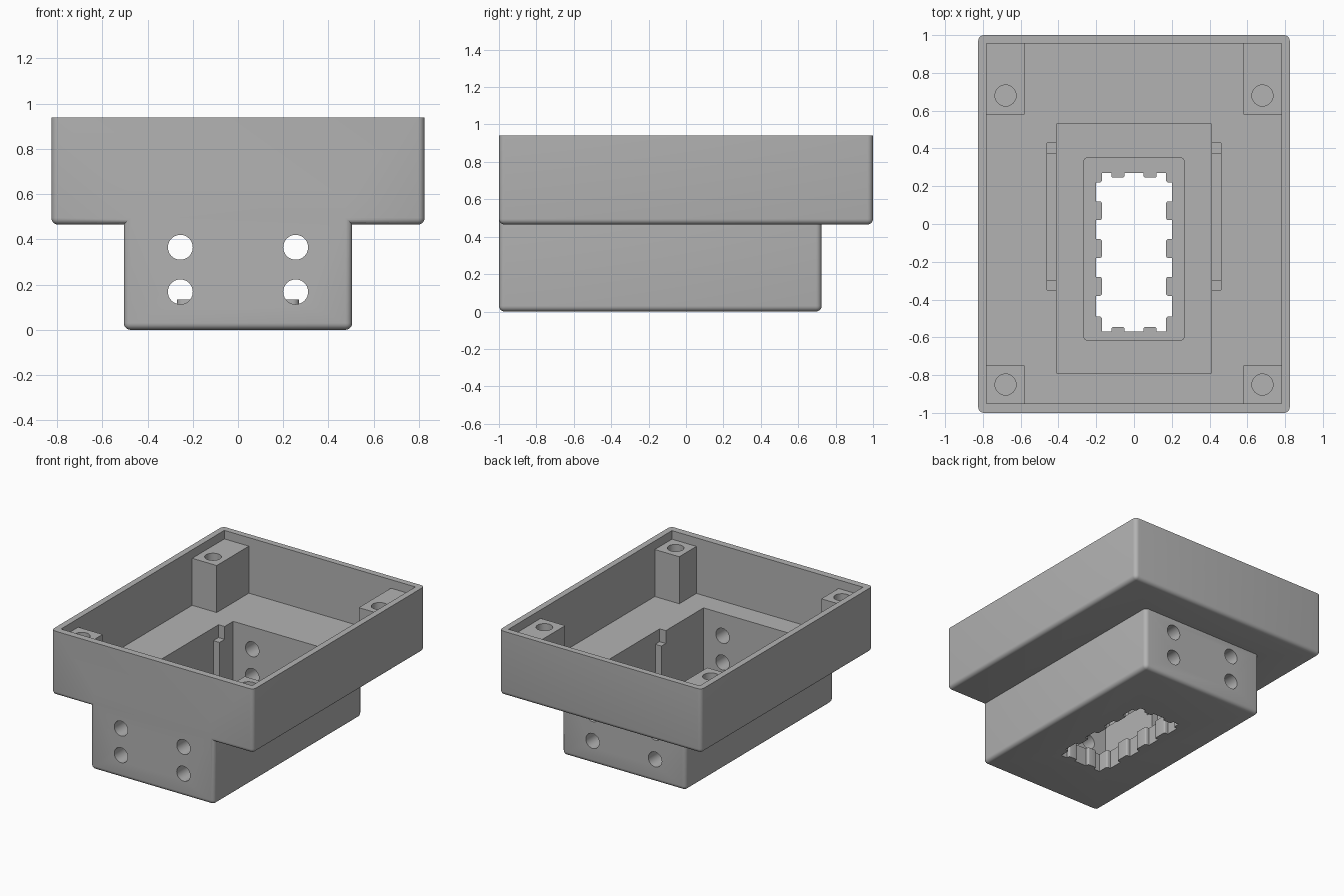
import bpy, bmesh, math
from mathutils import Matrix, Vector

if "Cube" in bpy.data.objects:
    bpy.data.objects.remove(bpy.data.objects["Cube"], do_unlink=True)

grey = bpy.data.materials.new("plain grey")
grey.use_nodes = True
colour = (0.45, 0.45, 0.45, 1)
grey.diffuse_color = colour
grey.node_tree.nodes["Principled BSDF"].inputs["Base Color"].default_value = colour


def finish(name, bm):
    bmesh.ops.recalc_face_normals(bm, faces=bm.faces)
    mesh = bpy.data.meshes.new(name)
    bm.to_mesh(mesh)
    bm.free()
    mesh.materials.append(grey)
    obj = bpy.data.objects.new(name, mesh)
    bpy.context.collection.objects.link(obj)
    return obj


def box(name, low, high, radius=0, round_base=False):
    """Box between two corners, with rounded upright edges and base."""
    low, high = Vector(low), Vector(high)
    bm = bmesh.new()
    bmesh.ops.create_cube(bm, size=1)
    for v in bm.verts:
        v.co = [a + (c + 0.5) * (b - a) for a, b, c in zip(low, high, v.co)]
    if radius:
        mid = (low.z + high.z) / 2
        edges = []
        for e in bm.edges:
            a, b = e.verts
            upright = abs(a.co.z - b.co.z) > 1e-5
            if upright or (round_base and a.co.z < mid):
                edges.append(e)
        bmesh.ops.bevel(bm, geom=edges, offset=radius, segments=5,
                        profile=0.5, affect='EDGES')
    return finish(name, bm)


def cylinder(name, centre, radius, depth, along_y=False):
    bm = bmesh.new()
    turn = Matrix.Rotation(math.pi / 2 if along_y else 0, 4, 'X')
    bmesh.ops.create_cone(bm, cap_ends=True, segments=40, radius1=radius,
                          radius2=radius, depth=depth,
                          matrix=Matrix.Translation(centre) @ turn)
    return finish(name, bm)


def combine(target, tool, operation):
    mod = target.modifiers.new("combine", 'BOOLEAN')
    mod.operation = operation
    mod.solver = 'EXACT'
    mod.object = tool
    with bpy.context.temp_override(object=target, active_object=target):
        bpy.ops.object.modifier_apply(modifier=mod.name)
    bpy.data.objects.remove(tool, do_unlink=True)


def add(tool):
    combine(body, tool, 'UNION')


def cut(tool):
    combine(body, tool, 'DIFFERENCE')


TOP, FLOOR, BASE = 0.94, 0.53, 0.07

# Outer shell: wide tray over a narrower base, flush at the front
body = box("housing", (-0.825, -1, 0.465), (0.825, 1, TOP), 0.03, True)
add(box("base", (-0.505, -1, 0), (0.505, 0.725, 0.6), 0.03, True))

# Tray cavity and deep pocket
cut(box("tray_cavity", (-0.78, -0.95, FLOOR), (0.78, 0.955, 1.1)))
cut(box("pocket", (-0.41, -0.79, BASE), (0.41, 0.53, 0.7)))

# Side slots with a small stop at each end
for s in (-1, 1):
    xs = sorted((s * 0.35, s * 0.46))
    cut(box("slot", (xs[0], -0.35, 0.14), (xs[1], 0.43, 0.7)))
    xs = sorted((s * 0.41, s * 0.48))
    for y0, y1 in ((-0.37, -0.30), (0.37, 0.45)):
        add(box("slot_stop", (xs[0], y0, 0.1), (xs[1], y1, 0.435)))

# Corner screw posts
for s in (-1, 1):
    xs = sorted((s * 0.58, s * 0.8))
    for y0, y1, hole_y in ((-0.97, -0.75, -0.85), (0.58, 0.97, 0.68)):
        add(box("screw_post", (xs[0], y0, 0.5), (xs[1], y1, 0.877)))
        cut(cylinder("screw_hole", (s * 0.68, hole_y, 0.75), 0.056, 0.4))

# Raised rounded lip around the bottom opening
add(box("opening_lip", (-0.27, -0.62, 0.04), (0.27, 0.355, 0.135), 0.03))

# Bottom opening with teeth around its edge
opening = box("opening", (-0.2, -0.57, -0.1), (0.2, 0.27, 0.3))
teeth = []
for s in (-1, 1):
    teeth += [(s * 0.2, y, 0.03, 0.05) for y in (0.27, 0.07, -0.13, -0.33, -0.54)]
    teeth += [(s * 0.085, y, 0.035, 0.025) for y in (0.27, -0.57)]
for x, y, w, d in teeth:
    tooth = box("tooth", (x - w, y - d, -0.2), (x + w, y + d, 0.4), 0.012)
    combine(opening, tooth, 'DIFFERENCE')
cut(opening)

# Round holes through the front and back walls of the base
for x in (-0.255, 0.255):
    for z in (0.168, 0.365):
        for y in (-0.9, 0.63):
            cut(cylinder("wall_hole", (x, y, z), 0.055, 0.3, True))

# Smooth rounded edges, keep the corners crisp
bpy.ops.object.select_all(action='DESELECT')
body.select_set(True)
bpy.context.view_layer.objects.active = body
bpy.ops.object.shade_smooth_by_angle(angle=math.radians(30))
